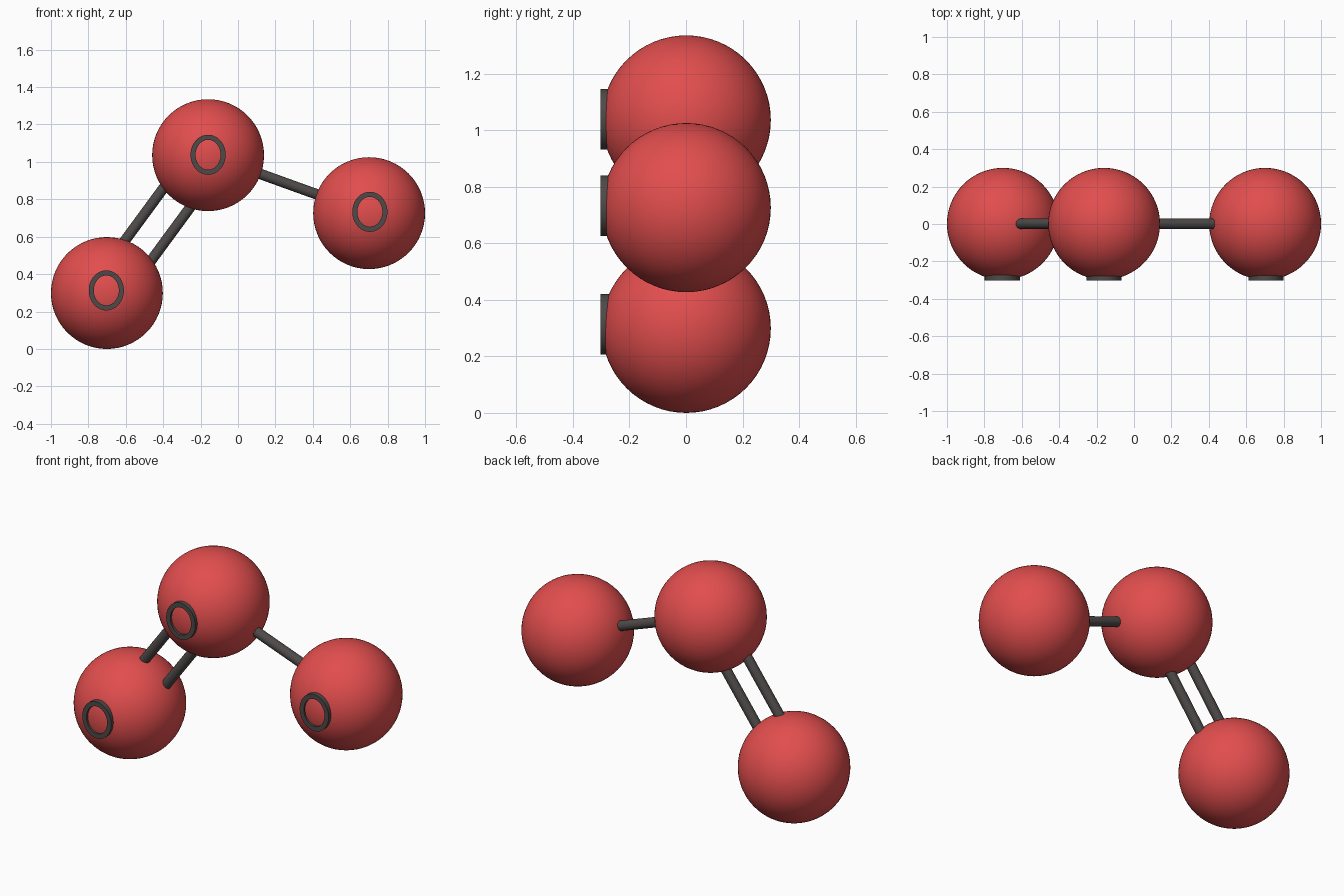
import bpy, bmesh, math
from mathutils import Vector

if "Cube" in bpy.data.objects:
    bpy.data.objects.remove(bpy.data.objects["Cube"])

R = 0.299          # ball radius
ROD_R = 0.028      # rod radius
GAP = 0.088        # offset of each twin rod from the centre line
LEFT, TOP, RIGHT = Vector((-0.701, 0.001, 0.302)), Vector((-0.16, 0.001, 1.036)), Vector((0.701, 0.001, 0.726))
LEFT.z = R


def material(name, rgb):
    m = bpy.data.materials.new(name)
    m.diffuse_color = (*rgb, 1)
    m.use_nodes = True
    m.node_tree.nodes["Principled BSDF"].inputs["Base Color"].default_value = m.diffuse_color
    return m


red = material("red", (0.76, 0.075, 0.075))
grey = material("dark grey", (0.075, 0.068, 0.066))


def finish(ob, name, mat):
    ob.name = name
    ob.data.materials.append(mat)
    bpy.ops.object.select_all(action='DESELECT')
    ob.select_set(True)
    bpy.context.view_layer.objects.active = ob
    bpy.ops.object.shade_smooth_by_angle(angle=math.radians(35))


def ball(name, c):
    bpy.ops.mesh.primitive_uv_sphere_add(segments=64, ring_count=32, radius=R, location=c)
    finish(bpy.context.object, name, red)


def rod(name, a, b, offset=0.0):
    d = b - a
    side = d.cross(Vector((0, 1, 0))).normalized() * offset
    bpy.ops.mesh.primitive_cylinder_add(vertices=32, radius=ROD_R, depth=d.length,
                                        location=(a + b) / 2 + side)
    ob = bpy.context.object
    ob.rotation_mode = 'QUATERNION'
    ob.rotation_quaternion = d.to_track_quat('Z', 'Y')
    finish(ob, name, grey)


def oval_ring(name, x, z, n=56):
    """Flat-faced oval band set into the front of a ball."""
    bm = bmesh.new()
    # cross-section: (half width, half height, y)
    section = [(0.094, 0.107, -0.302), (0.094, 0.107, -0.255),
               (0.067, 0.080, -0.255), (0.067, 0.080, -0.302)]
    loops = []
    for w, h, y in section:
        loops.append([bm.verts.new((x + w * math.cos(2 * math.pi * i / n), y,
                                    z + h * math.sin(2 * math.pi * i / n))) for i in range(n)])
    for k in range(4):
        p, q = loops[k], loops[(k + 1) % 4]
        for i in range(n):
            j = (i + 1) % n
            bm.faces.new((p[i], p[j], q[j], q[i]))
    bmesh.ops.recalc_face_normals(bm, faces=bm.faces)
    me = bpy.data.meshes.new(name)
    bm.to_mesh(me)
    bm.free()
    ob = bpy.data.objects.new(name, me)
    bpy.context.collection.objects.link(ob)
    finish(ob, name, grey)


# balls, each with an oval ring on its front
for label, c, rx, rz in (("left", LEFT, -0.704, 0.313),
                         ("top", TOP, -0.16, 1.038),
                         ("right", RIGHT, 0.705, 0.733)):
    ball(label + "_ball", c)
    oval_ring(label + "_oval_ring", rx, rz)

# connecting rods: twin on the left, single on the right
rod("twin_rod_upper", LEFT, TOP, GAP)
rod("twin_rod_lower", LEFT, TOP, -GAP)
rod("single_rod", TOP, RIGHT)
